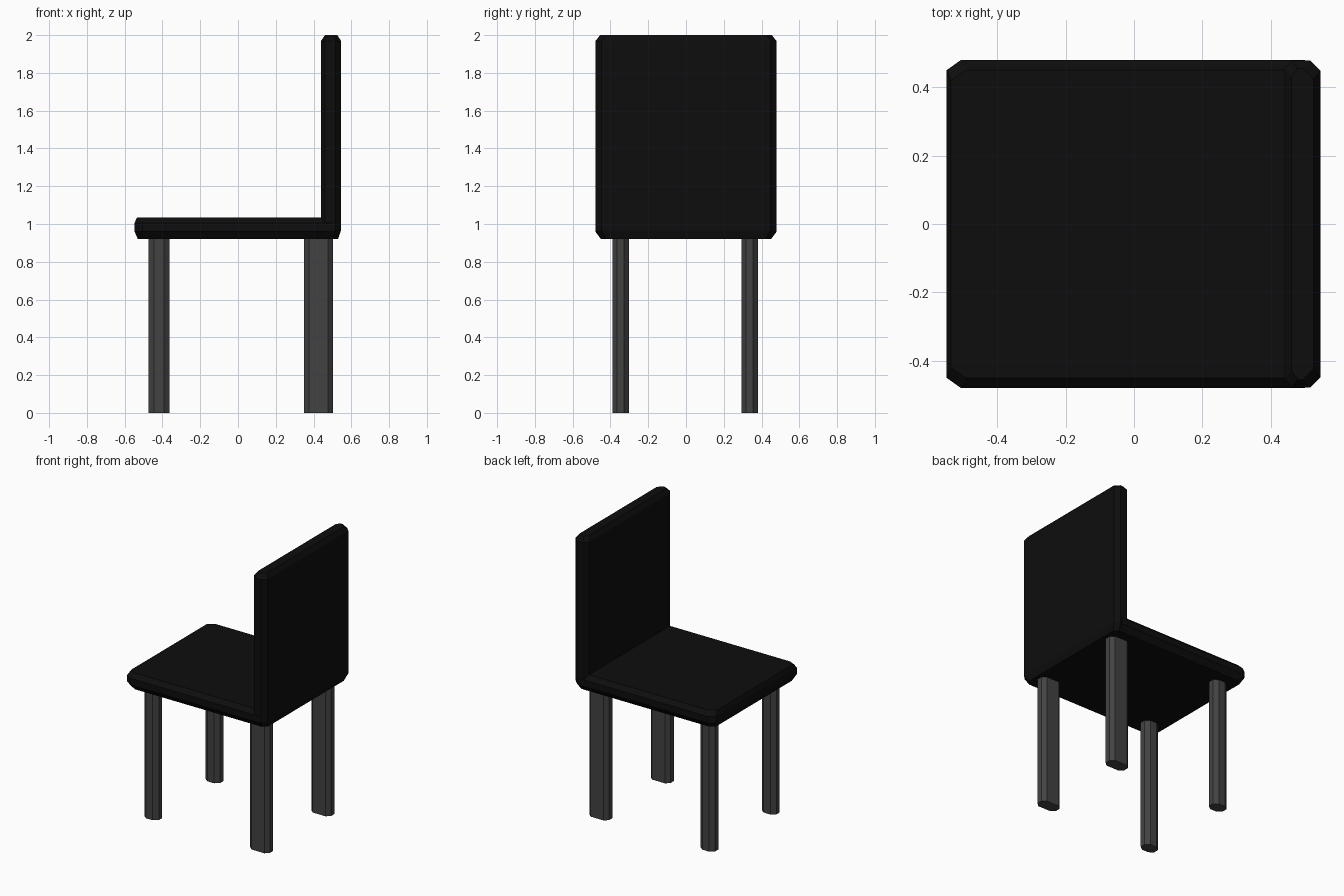
import bpy, bmesh

if "Cube" in bpy.data.objects:
    bpy.data.objects.remove(bpy.data.objects["Cube"])


def material(name, shade):
    m = bpy.data.materials.new(name)
    m.diffuse_color = (shade, shade, shade, 1)
    m.use_nodes = True
    m.node_tree.nodes["Principled BSDF"].inputs["Base Color"].default_value = m.diffuse_color
    return m


black = material("black_padding", 0.004)
grey = material("dark_leg", 0.055)


def outline(x0, x1, y0, y1, left, right):
    """Rectangle with (dx, dy) corner cuts on its left and right ends."""
    (lx, ly), (rx, ry) = left, right
    pts = [(x0 + lx, y0), (x1 - rx, y0), (x1, y0 + ry), (x1, y1 - ry),
           (x1 - rx, y1), (x0 + lx, y1), (x0, y1 - ly), (x0, y0 + ly)]
    return list(dict.fromkeys(pts))


def loft(name, rings, mat):
    """Stack outlines, given as (z, points), into a closed flat-faced solid."""
    bm = bmesh.new()
    loops = [[bm.verts.new((x, y, z)) for x, y in pts] for z, pts in rings]
    n = len(loops[0])
    for a, b in zip(loops, loops[1:]):
        for i in range(n):
            j = (i + 1) % n
            bm.faces.new((a[i], a[j], b[j], b[i]))
    bm.faces.new(loops[0][::-1])
    bm.faces.new(loops[-1])
    bmesh.ops.recalc_face_normals(bm, faces=bm.faces)
    mesh = bpy.data.meshes.new(name)
    bm.to_mesh(mesh)
    bm.free()
    mesh.materials.append(mat)
    obj = bpy.data.objects.new(name, mesh)
    bpy.context.collection.objects.link(obj)
    return obj


# Seat: bevelled slab whose square rear end sits inside the backrest
def seat_ring(front, half):
    return outline(front, 0.5, -half, half, (0.042, 0.03), (0, 0))


loft("seat", [(0.92, seat_ring(-0.53, 0.45)), (0.96, seat_ring(-0.548, 0.48)),
              (1.005, seat_ring(-0.548, 0.48)), (1.035, seat_ring(-0.535, 0.45))], black)


# Backrest: upright slab with bevelled rim
def back_ring(x0, x1, half):
    return outline(x0, x1, -half, half, (0.02, 0.025), (0.03, 0.03))


loft("backrest", [(0.92, back_ring(0.44, 0.53, 0.45)), (0.965, back_ring(0.44, 0.545, 0.478)),
                  (1.97, back_ring(0.44, 0.545, 0.478)), (2.0, back_ring(0.46, 0.525, 0.455))], black)

# Legs: eight-sided posts, the rear pair deeper than the front pair
for part, x0, x1, cut in (("front_leg", -0.475, -0.362, 0.031),
                          ("rear_leg", 0.35, 0.503, 0.026)):
    for side, y0, y1 in (("right", -0.388, -0.303), ("left", 0.293, 0.38)):
        pts = outline(x0, x1, y0, y1, (cut, 0.024), (cut, 0.024))
        loft(f"{part}_{side}", [(0, pts), (0.95, pts)], grey)
